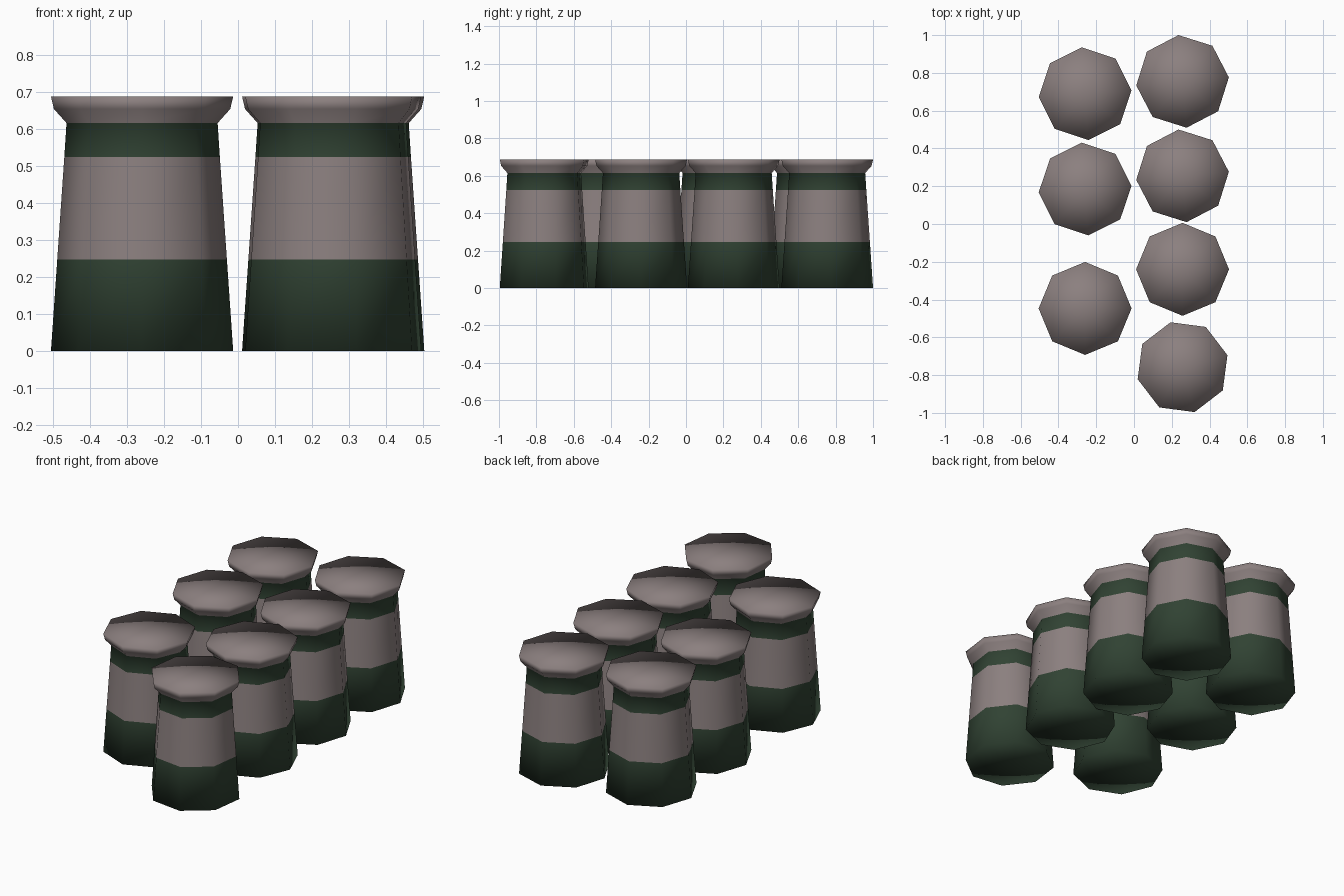
import bpy
import bmesh
from math import cos, sin, radians, tau

cube = bpy.data.objects.get("Cube")
if cube:
    bpy.data.objects.remove(cube, do_unlink=True)


def make_material(name, rgb):
    mat = bpy.data.materials.new(name)
    mat.use_nodes = True
    colour = (*rgb, 1.0)
    mat.diffuse_color = colour
    bsdf = mat.node_tree.nodes["Principled BSDF"]
    bsdf.inputs["Base Color"].default_value = colour
    bsdf.inputs["Roughness"].default_value = 0.9
    return mat


grey = make_material("warm grey", (0.26, 0.215, 0.213))
green = make_material("dark green", (0.03, 0.055, 0.033))

SIDES = 8
# Barrel profile: radius, height, from the base up to the rim of the cap
PROFILE = [(0.246, 0.0), (0.229, 0.247), (0.210, 0.523),
           (0.204, 0.615), (0.238, 0.653), (0.246, 0.687)]
# Material of the band above each profile point: green, grey, green, grey cap
BANDS = [1, 0, 1, 0, 0]


def make_barrel(name, x, y, turn):
    bm = bmesh.new()
    rings = []
    for r, z in PROFILE:
        angles = [radians(turn) + tau * i / SIDES for i in range(SIDES)]
        rings.append([bm.verts.new((r * cos(a), r * sin(a), z)) for a in angles])

    # Walls with colour bands
    for band, lower, upper in zip(BANDS, rings, rings[1:]):
        for i in range(SIDES):
            j = (i + 1) % SIDES
            face = bm.faces.new((lower[i], lower[j], upper[j], upper[i]))
            face.material_index = band

    # Flat lid and base, each a fan around a centre point
    for ring, z, band in ((rings[0], 0.0, 1), (rings[-1], PROFILE[-1][1], 0)):
        centre = bm.verts.new((0, 0, z))
        for i in range(SIDES):
            face = bm.faces.new((centre, ring[i], ring[(i + 1) % SIDES]))
            face.material_index = band

    bmesh.ops.recalc_face_normals(bm, faces=bm.faces[:])
    for face in bm.faces:
        face.smooth = True
    mesh = bpy.data.meshes.new(name)
    bm.to_mesh(mesh)
    bm.free()
    mesh.materials.append(grey)
    mesh.materials.append(green)
    barrel = bpy.data.objects.new(name, mesh)
    barrel.location = (x, y, 0)
    bpy.context.collection.objects.link(barrel)


# Two rows of barrels: (y, turn in degrees), back to front
LEFT_ROW = [(0.755, 5), (0.255, 5), (-0.24, 0), (-0.758, 15)]
RIGHT_ROW = [(0.69, 4), (0.185, 4), (-0.447, 0)]
for side, x, row in (("left", 0.257, LEFT_ROW), ("right", -0.259, RIGHT_ROW)):
    for number, (y, turn) in enumerate(row, 1):
        make_barrel(f"barrel_{side}_{number}", x, y, turn)
